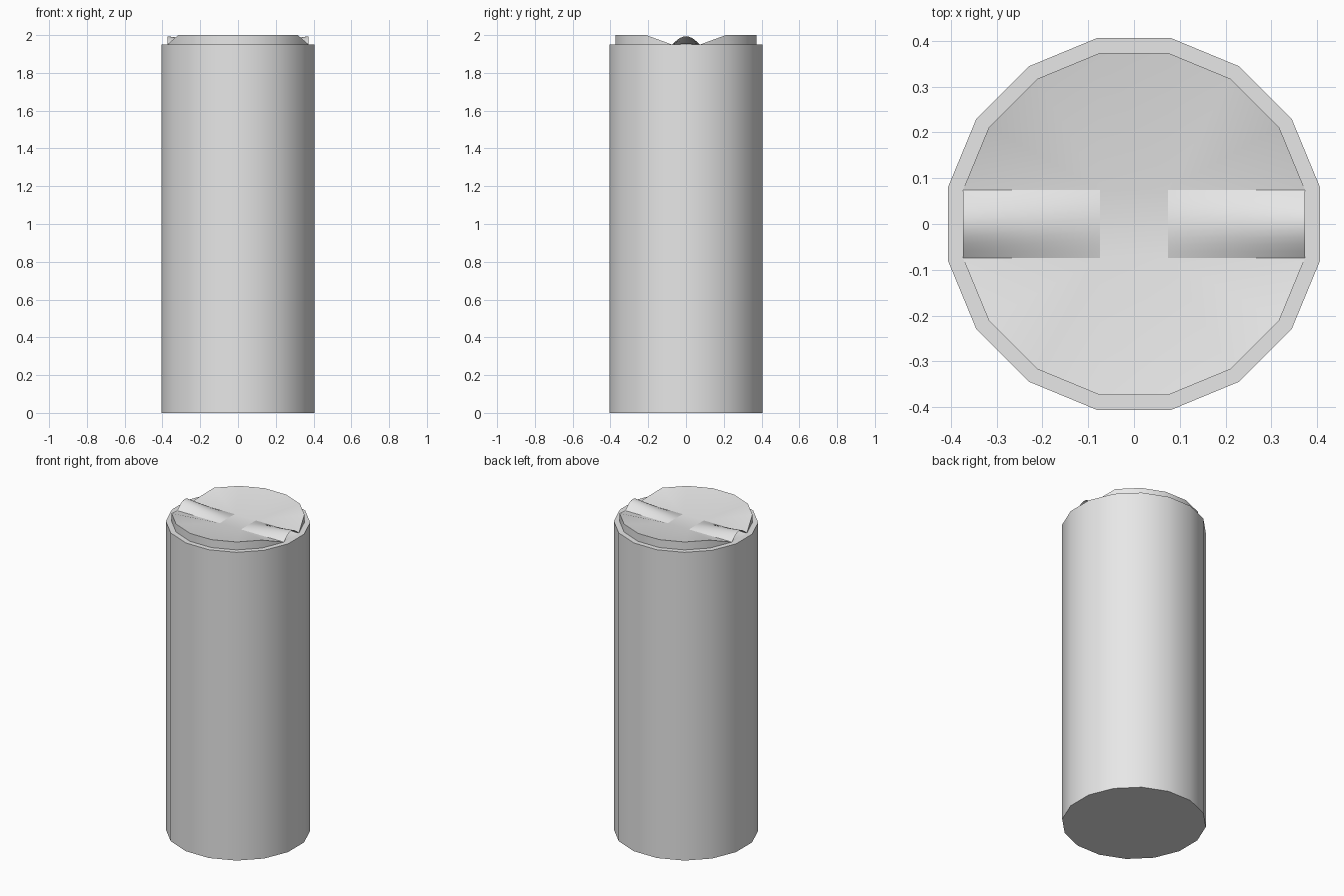
import bpy
import bmesh
from math import cos, sin, pi, radians

old = bpy.data.objects.get("Cube")
if old:
    bpy.data.objects.remove(old, do_unlink=True)

SIDES = 16
RIM_Z, TOP_Z = 1.95, 2.0
BODY_R, LID_R = 0.414, 0.381
SLOT = LID_R * sin(pi / SIDES)      # half width of the slot across the lid
EDGE = LID_R * cos(pi / SIDES)      # apothem of the lid

grey = bpy.data.materials.new("plain_grey")
grey.use_nodes = True
colour = (0.8, 0.8, 0.8, 1)
grey.diffuse_color = colour
grey.node_tree.nodes["Principled BSDF"].inputs["Base Color"].default_value = colour


def finish(name, bm):
    """Turn a bmesh into a smooth shaded object with sharp edges kept."""
    bmesh.ops.remove_doubles(bm, verts=bm.verts, dist=0.0005)
    bmesh.ops.recalc_face_normals(bm, faces=bm.faces)
    mesh = bpy.data.meshes.new(name)
    bm.to_mesh(mesh)
    bm.free()
    mesh.materials.append(grey)
    obj = bpy.data.objects.new(name, mesh)
    bpy.context.collection.objects.link(obj)
    bpy.ops.object.select_all(action="DESELECT")
    obj.select_set(True)
    bpy.context.view_layer.objects.active = obj
    bpy.ops.object.shade_smooth_by_angle(angle=radians(30))
    return obj


def ring(bm, radius, z):
    angles = [(i + 0.5) * 2 * pi / SIDES for i in range(SIDES)]
    return [bm.verts.new((radius * cos(a), radius * sin(a), z)) for a in angles]


def bridge(bm, a, b):
    for i in range(len(a)):
        j = (i + 1) % len(a)
        bm.faces.new((a[i], a[j], b[j], b[i]))


# Body: closed base, straight wall and flat rim
bm = bmesh.new()
base = ring(bm, BODY_R, 0)
shoulder = ring(bm, BODY_R, RIM_Z)
bm.faces.new(base)
bridge(bm, base, shoulder)
bridge(bm, shoulder, ring(bm, LID_R, RIM_Z))
finish("body", bm)

# Lid: two halves sloping down to a slot that runs from side to side
bm = bmesh.new()
for s in (1, -1):
    low_l, low_r = [bm.verts.new((x, s * SLOT, RIM_Z)) for x in (-SLOT, SLOT)]
    arc = []
    for i in range(SIDES // 2):
        a = (i + 0.5) * 2 * pi / SIDES
        end = i in (0, SIDES // 2 - 1)
        arc.append(bm.verts.new((LID_R * cos(a), s * LID_R * sin(a),
                                 RIM_Z if end else TOP_Z)))
    # Sloping top as fans around the two slot corners
    mid = len(arc) // 2
    for i in range(len(arc) - 1):
        if i == mid - 1:
            bm.faces.new((low_r, arc[i], arc[i + 1], low_l))
        else:
            bm.faces.new((low_r if i < mid else low_l, arc[i], arc[i + 1]))
    # Upright edge of the half
    foot = [bm.verts.new((v.co.x, v.co.y, RIM_Z)) for v in arc]
    for i in range(len(arc) - 1):
        quad = [foot[i], foot[i + 1], arc[i + 1], arc[i]]
        if i == 0:
            quad.remove(foot[0])
        if i == len(arc) - 2:
            quad.remove(foot[-1])
        bm.faces.new(quad)
# Slot floor
xs = (-EDGE, -SLOT, SLOT, EDGE)
for x0, x1 in zip(xs, xs[1:]):
    bm.faces.new([bm.verts.new((x, y, RIM_Z)) for x, y in
                  ((x0, -SLOT), (x1, -SLOT), (x1, SLOT), (x0, SLOT))])
finish("lid", bm)

# Ridges: arched sheets in the slot, rising toward the outer edge
STEPS = 10
for name, s in (("left_ridge", 1), ("right_ridge", -1)):
    bm = bmesh.new()
    rows = []
    for x, height in ((SLOT, 0.002), (0.235, 0.024), (EDGE, 0.044)):
        rows.append([bm.verts.new((s * x, SLOT * (2 * k / STEPS - 1),
                                   RIM_Z + height * sin(pi * k / STEPS)))
                     for k in range(STEPS + 1)])
    for a, b in zip(rows, rows[1:]):
        for k in range(STEPS):
            quad = (a[k], b[k], b[k + 1], a[k + 1])
            bm.faces.new(quad if s > 0 else quad[::-1])
    finish(name, bm)
